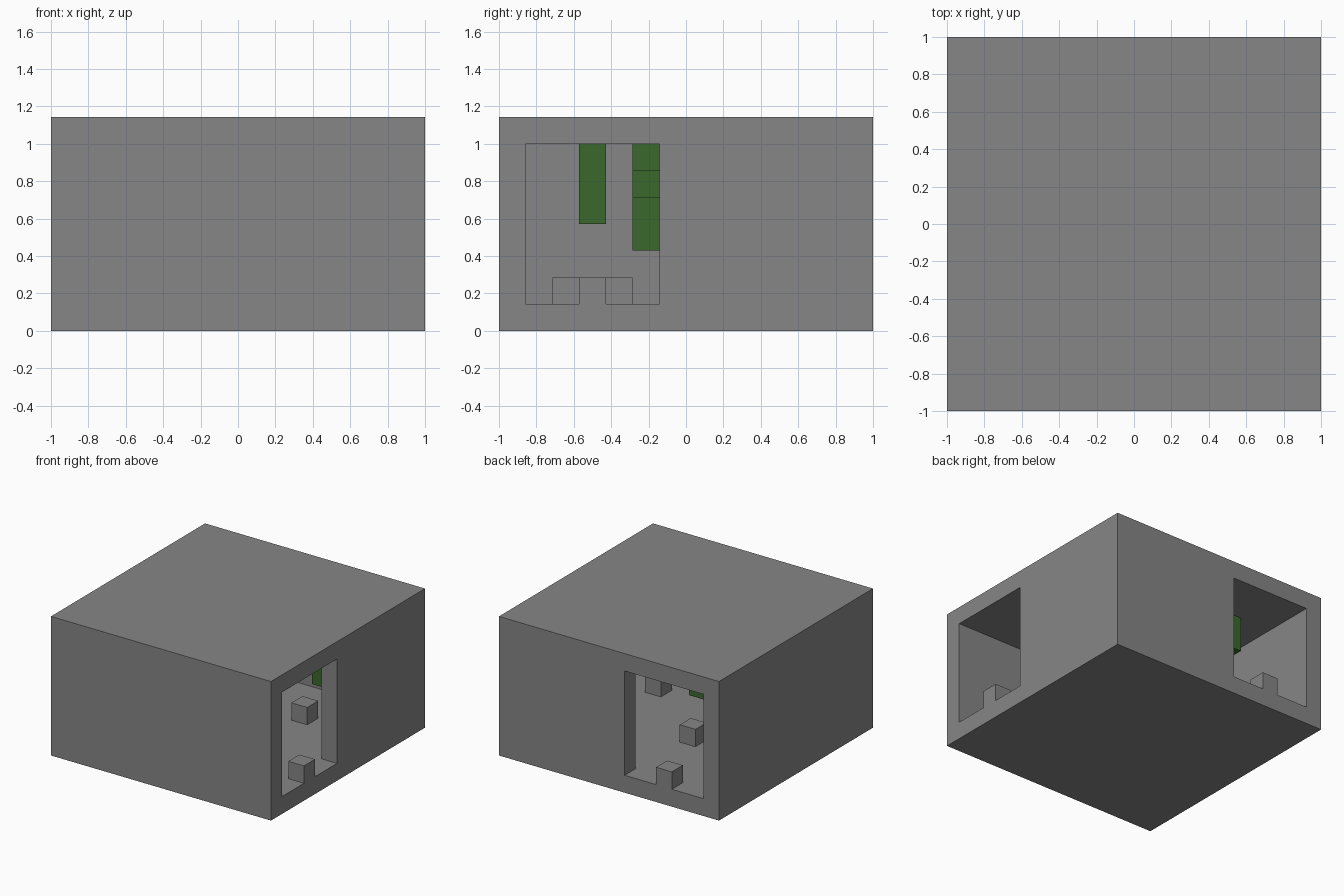
import bpy
import bmesh
from mathutils import Matrix, Vector

if "Cube" in bpy.data.objects:
    bpy.data.objects.remove(bpy.data.objects["Cube"], do_unlink=True)

UNIT = 1 / 7          # one block
SIZE, HEIGHT = 14, 8  # outer size in blocks


def material(name, colour):
    mat = bpy.data.materials.new(name)
    mat.use_nodes = True
    mat.diffuse_color = colour
    mat.node_tree.nodes["Principled BSDF"].inputs["Base Color"].default_value = colour
    return mat


stone = material("stone_grey", (0.24, 0.24, 0.24, 1))
moss = material("vine_green", (0.044, 0.138, 0.027, 1))


def box(name, low, high, mat):
    """Box between two block-grid corners."""
    low, high = Vector(low), Vector(high)
    middle = (low + high) / 2 - Vector((SIZE / 2, SIZE / 2, 0))
    bm = bmesh.new()
    bmesh.ops.create_cube(bm, size=1, matrix=Matrix.Translation(middle * UNIT)
                          @ Matrix.Diagonal((*((high - low) * UNIT), 1)))
    mesh = bpy.data.meshes.new(name)
    bm.to_mesh(mesh)
    bm.free()
    mesh.materials.append(mat)
    obj = bpy.data.objects.new(name, mesh)
    bpy.context.collection.objects.link(obj)
    return obj


# Hollow chamber with a doorway in the side wall and one in the back wall
shell = box("chamber_shell", (0, 0, 0), (SIZE, SIZE, HEIGHT), stone)
inner, top = SIZE - 1, HEIGHT - 1
cutters = [
    box("cavity_cutter", (1, 1, 1), (inner, inner, top), stone),
    box("side_door_cutter", (inner - 1, 1, 1), (SIZE + 1, 6, top), stone),
    box("back_door_cutter", (1, inner - 1, 1), (6, SIZE + 1, top), stone),
]
for cutter in cutters:
    cutter.hide_render = True
    mod = shell.modifiers.new(cutter.name, "BOOLEAN")
    mod.operation = "DIFFERENCE"
    mod.solver = "EXACT"
    mod.object = cutter

# Bake the cuts and discard the cutters
bpy.context.view_layer.update()
evaluated = shell.evaluated_get(bpy.context.evaluated_depsgraph_get())
cut_mesh = bpy.data.meshes.new_from_object(evaluated)
shell.modifiers.clear()
shell.data = cut_mesh
for cutter in cutters:
    bpy.data.objects.remove(cutter, do_unlink=True)

# Stone blocks standing on the floor and the two door sills
blocks = [(13, 3), (3, 13), (9, 9), (5, 8), (10, 4), (4, 2)]
for n, (i, j) in enumerate(blocks, 1):
    box(f"floor_block_{n}", (i, j, 1), (i + 1, j + 1, 2), stone)

# Vines hanging from the ceiling: position and length
vines = [(11, 8, 3), (3, 10, 2), (7, 3, 3), (9, 5, 1), (6, 5, 2), (3, 5, 4)]
for n, (i, j, length) in enumerate(vines, 1):
    box(f"hanging_vine_{n}", (i, j, top - length), (i + 1, j + 1, top), moss)
